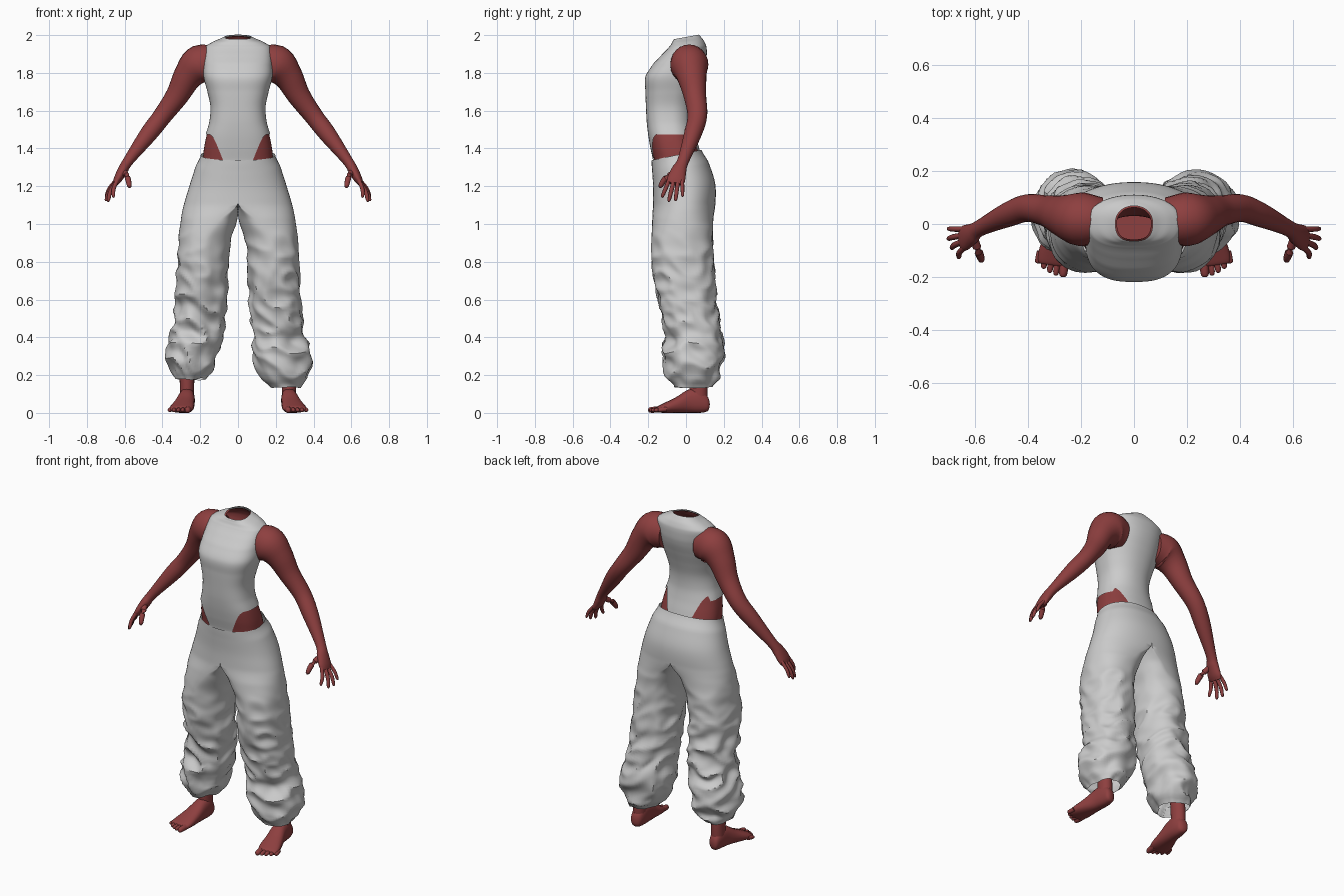
import bpy, bmesh, math
from mathutils import Vector, noise

if "Cube" in bpy.data.objects:
    bpy.data.objects.remove(bpy.data.objects["Cube"])

skin = bpy.data.materials.new("skin_red")
skin.diffuse_color = (0.27, 0.05, 0.05, 1)
skin.use_nodes = True
skin.node_tree.nodes["Principled BSDF"].inputs["Base Color"].default_value = skin.diffuse_color


def catmull(keys, t):
    i = max(0, min(int(t), len(keys) - 2))
    f = t - i
    p = [keys[max(0, min(j, len(keys) - 1))] for j in (i - 1, i, i + 1, i + 2)]
    return [0.5 * (2 * b + (c - a) * f + (2 * a - 5 * b + 4 * c - d) * f * f
                   + (3 * b - a - 3 * c + d) * f ** 3) for a, b, c, d in zip(*p)]


def sample(keys, z):
    """Section values at height z; keys start with a monotone z."""
    s = 1 if keys[-1][0] > keys[0][0] else -1
    for i in range(len(keys) - 1):
        a, b = keys[i][0], keys[i + 1][0]
        if s * z <= s * b or i == len(keys) - 2:
            return catmull(keys, i + max(0, min(1, (z - a) / (b - a))))[1:]


def spow(v, e):
    return math.copysign(abs(v) ** e, v)


def loft(name, ring_sets, mat=None, start=True, end=True, mirror=False, seam=False, angle=50):
    bm = bmesh.new()
    for rings in ring_sets:
        vs = [[bm.verts.new(p) for p in r] for r in rings]
        n = len(vs[0])
        for a, b in zip(vs, vs[1:]):
            for j in range(n):
                k = (j + 1) % n
                bm.faces.new((a[j], a[k], b[k], b[j]))
        if start:
            bm.faces.new(vs[0][::-1])
        if end:
            bm.faces.new(vs[-1])
    if seam:  # remove the hidden wall on the centre plane
        bmesh.ops.delete(bm, geom=[f for f in bm.faces if all(abs(v.co.x) < 1e-4 for v in f.verts)], context='FACES')
    bmesh.ops.remove_doubles(bm, verts=bm.verts, dist=0.0002)
    bmesh.ops.recalc_face_normals(bm, faces=bm.faces)
    me = bpy.data.meshes.new(name)
    bm.to_mesh(me)
    bm.free()
    ob = bpy.data.objects.new(name, me)
    bpy.context.collection.objects.link(ob)
    if mat:
        me.materials.append(mat)
    if mirror:
        ob.modifiers.new("mirror", 'MIRROR').use_mirror_merge = False
    bpy.ops.object.select_all(action='DESELECT')
    ob.select_set(True)
    bpy.context.view_layer.objects.active = ob
    bpy.ops.object.shade_smooth_by_angle(angle=math.radians(angle))
    return ob


def tube(keys, n=20, sub=5):
    """Rings along a path of (x, y, z, radius toward y, radius across)."""
    rings, last = [], (len(keys) - 1) * sub
    for i in range(last + 1):
        v = catmull(keys, i / sub)
        a, b = catmull(keys, max(0, i / sub - .05)), catmull(keys, min(len(keys) - 1, i / sub + .05))
        t = (Vector(b[:3]) - Vector(a[:3])).normalized()
        u = Vector((0, 1, 0)) if abs(t.y) < 0.8 else Vector((1, 0, 0))
        u = (u - t * u.dot(t)).normalized()
        w = t.cross(u)
        rings.append([Vector(v[:3]) + u * v[3] * math.cos(q) + w * v[4] * math.sin(q)
                      for q in (2 * math.pi * j / n for j in range(n))])
    return rings


def digit(a, b, r, bend=(0, 0, 0)):
    a, b = Vector(a), Vector(b)
    m = (a + b) / 2 + Vector(bend)
    e = a + (b - a) * 0.9
    return tube([(*a, r, r), (*m, r, r), (*e, r * .8, r * .8), (*b, r * .25, r * .25)], 10, 3)


# Torso sections: z, half width, front y, back y, tilt
TORSO = [(1.24, .20, -.165, .10, 0), (1.34, .192, -.175, .085, 0), (1.40, .186, -.188, .07, 0),
         (1.47, .172, -.20, .05, 0), (1.54, .152, -.208, .037, 0), (1.62, .146, -.212, .04, 0),
         (1.70, .162, -.215, .06, 0), (1.78, .182, -.215, .085, 0), (1.85, .182, -.172, .105, 0),
         (1.90, .18, -.125, .11, 0), (1.94, .172, -.088, .108, 0), (1.965, .132, -.074, .095, .05),
         (1.985, .082, -.068, .075, .15), (1.99, .07, -.064, .068, .18)]


def torso(shrink, leg_line, n=72):
    zs = [1.24 + .01 * i for i in range(70)] + [1.935 + .005 * i for i in range(12)]
    rings = []
    for z in zs:
        ring = []
        for j in range(n):
            q = 2 * math.pi * j / n
            c, s = math.cos(q), math.sin(q)
            e = 2 / (2.4 + .25 * math.tanh(-3 * s))
            fx = abs(c) ** e
            zz = z
            if leg_line:  # high-cut leg opening
                t = max(0, min(1, (fx - .36) / .56))
                zz = max(z, 1.315 + .03 * (s > .5) + .16 * math.sin(t * math.pi / 2))
            hw, yf, yb, tilt = sample(TORSO, zz)
            yc = (yf + yb) / 2
            y = yc + ((yb - yf) / 2 - shrink) * spow(s, e)
            ring.append(Vector(((hw - shrink) * spow(c, e), y, zz + tilt * y - shrink * (zz > 1.9))))
        rings.append(ring)
    return rings


loft("bodysuit", [torso(0, True)], start=False, end=False)
loft("body_torso", [torso(.006, False)], skin, end=False)

# Arms with palm
loft("arm", [tube([(.12, .015, 1.842, .085, .09), (.20, .018, 1.842, .101, .106), (.263, .03, 1.785, .08, .079),
                   (.322, .047, 1.68, .06, .061), (.40, .06, 1.572, .052, .05), (.475, .035, 1.475, .046, .046),
                   (.58, -.015, 1.335, .031, .028), (.61, -.037, 1.285, .04, .027), (.636, -.052, 1.237, .048, .022),
                   (.65, -.057, 1.212, .042, .014)], 24)], skin, mirror=True)

# Fingers and thumb
loft("fingers", [digit((.638, -.088, 1.235), (.662, -.128, 1.14), .011, (.008, 0, 0)),
                 digit((.645, -.066, 1.225), (.69, -.092, 1.118), .0115, (.008, 0, 0)),
                 digit((.645, -.043, 1.225), (.703, -.056, 1.122), .011, (.008, 0, 0)),
                 digit((.643, -.02, 1.235), (.703, -.018, 1.145), .010, (.008, 0, 0)),
                 digit((.605, -.05, 1.28), (.572, -.143, 1.195), .016, (-.004, -.01, .006))], skin, mirror=True)

# Feet: y, centre x, half width, low z, high z
FOOT = [(.124, .268, .012, .03, .06), (.112, .268, .03, .008, .09), (.07, .269, .04, 0, .13),
        (.01, .274, .045, 0, .122), (-.05, .285, .054, 0, .085), (-.11, .297, .062, 0, .055),
        (-.145, .305, .058, .002, .038), (-.155, .307, .05, .006, .03)]
foot = []
for i in range((len(FOOT) - 1) * 4 + 1):
    y, xc, hw, lo, hi = catmull(FOOT, i / 4)
    foot.append([Vector((xc + hw * spow(math.cos(q), .85), y + .15 * hw * math.cos(q),
                         max(0, (lo + hi) / 2 + (hi - lo) / 2 * spow(math.sin(q), .85))))
                 for q in (2 * math.pi * j / 20 for j in range(20))])
loft("foot", [foot], skin, mirror=True)
toes = [digit((.262 + .022 * i + .004 * (i > 0), -.135 + .008 * i, .02),
              (.268 + .023 * i + .004 * (i > 0), -.2 + .003 * i + .0025 * i * i, .014),
              .017 if i == 0 else .012) for i in range(5)]
loft("toes", toes, skin, mirror=True)
loft("lower_leg", [tube([(.27, .068, .05, .045, .038), (.27, .066, .14, .047, .038), (.267, .06, .25, .046, .042),
                         (.24, .05, .42, .06, .055), (.20, .01, .6, .06, .06)])], skin, mirror=True)

# Trouser leg sections: z, inner x, centre x, outer x, front y, back y
LEG = [(1.365, 0, 0, .197, -.183, .082), (1.30, 0, 0, .225, -.179, .12), (1.20, 0, 0, .257, -.174, .155),
       (1.10, 0, .004, .287, -.175, .155), (1.03, .003, .09, .302, -.178, .145), (.92, .035, .17, .315, -.18, .142),
       (.80, .05, .185, .322, -.18, .145), (.68, .052, .19, .326, -.162, .155), (.55, .06, .20, .332, -.135, .165),
       (.42, .072, .21, .35, -.108, .18), (.33, .078, .22, .372, -.118, .195), (.25, .09, .235, .372, -.12, .195),
       (.18, .13, .25, .348, -.09, .17), (.14, .17, .26, .325, -.06, .14)]


def trouser(side, seed, lift, n=56, m=100):
    rings = []
    for i in range(m + 1):
        z = 1.365 - (1.365 - .14) * i / m
        xin, xc, xout, yf, yb = sample(LEG, z)
        xc, low = max(0, xc), math.exp(-((z - .27) / .1) ** 2)
        xin, xout = (xin, xout + .015 * low) if side > 0 else (xin + .025 * low, xout)
        amp = .024 * max(0, min(1, (1.05 - z) / .5)) * min(1, .5 + (z - .13) * 8)
        band = max(0, min(1, (z - 1.15) / .2))
        ring = []
        for j in range(n):
            q = 2 * math.pi * j / n
            c, s = spow(math.cos(q), .92), spow(math.sin(q), .92)
            # slanting gathered folds
            zf = z + .05 * math.sin(q + seed) + .025 * math.sin(2 * q)
            p = Vector((1.1 * math.cos(q), 1.1 * math.sin(q), zf * 9 + seed * 7))
            d = amp * (.45 - 2.3 * abs(noise.noise(p)) + .35 * noise.noise(p * 2))
            rx = (xout - xc) if c > 0 else (xc - xin)
            x = xc + rx * c + d * math.cos(q) * (1 if c > 0 else .7)
            y = (yf + yb) / 2 + (yb - yf) / 2 * s + d * math.sin(q)
            zz = z + .21 * band * (y + .05) + lift * max(0, 1 - z / .8)
            zz += .02 * amp / .026 * noise.noise(p * .8 + Vector((9, 3, 1)))
            ring.append(Vector((side * max(0, x), y, zz)))
        rings.append(ring)
    return rings


loft("trousers", [trouser(1, 1.3, -.005), trouser(-1, 4.1, .045)], start=False, end=False, seam=True, angle=40)
